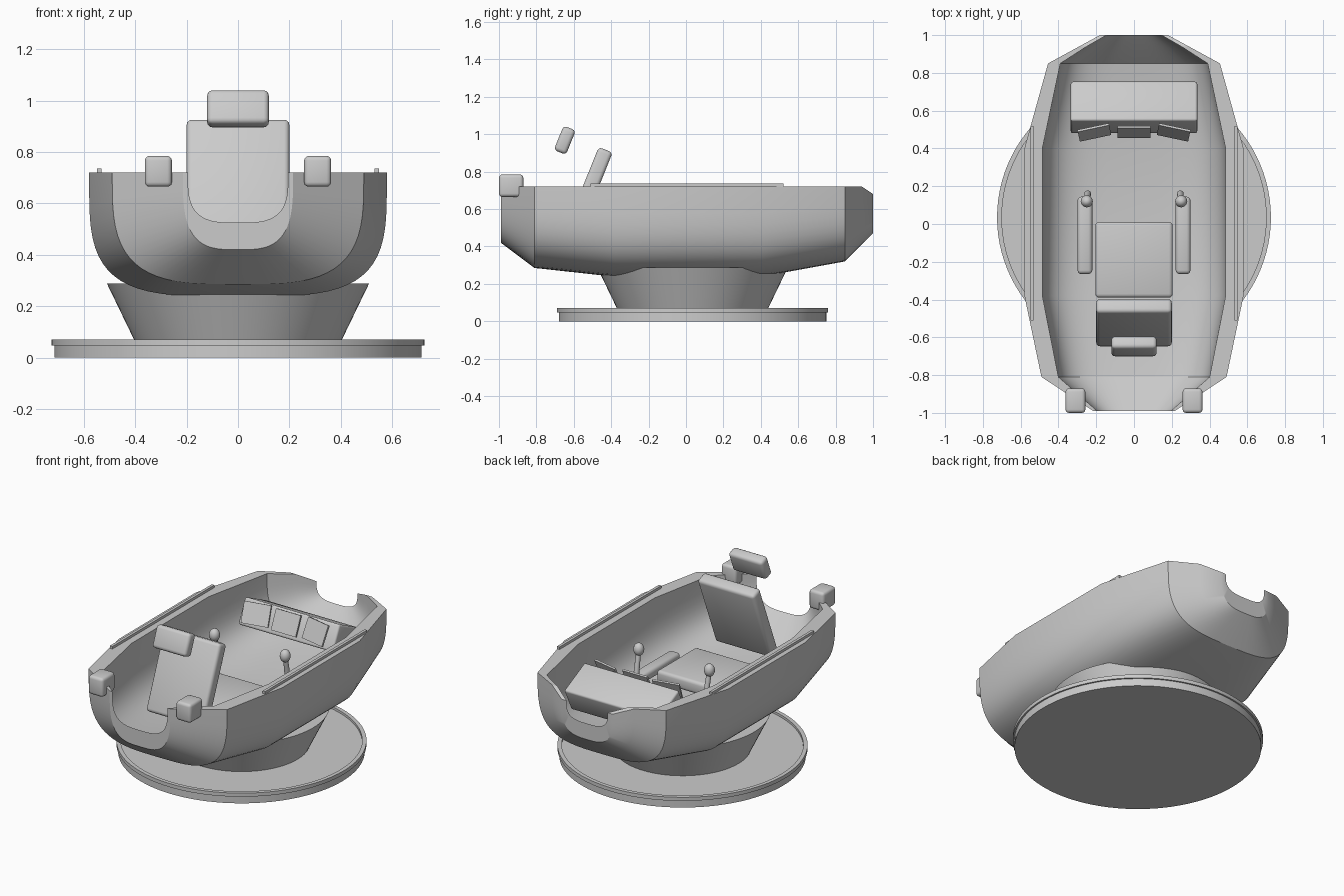
import bpy, bmesh, math
from mathutils import Matrix, Vector

old = bpy.data.objects.get("Cube")
if old:
    bpy.data.objects.remove(old, do_unlink=True)

grey = bpy.data.materials.new("plain grey")
grey.use_nodes = True
COLOUR = (0.6, 0.6, 0.6, 1)
grey.diffuse_color = COLOUR
grey.node_tree.nodes["Principled BSDF"].inputs["Base Color"].default_value = COLOUR


def finish(name, bm, smooth=30):
    bmesh.ops.recalc_face_normals(bm, faces=bm.faces[:])
    mesh = bpy.data.meshes.new(name)
    bm.to_mesh(mesh)
    bm.free()
    mesh.materials.append(grey)
    ob = bpy.data.objects.new(name, mesh)
    bpy.context.collection.objects.link(ob)
    bpy.ops.object.select_all(action='DESELECT')
    ob.select_set(True)
    bpy.context.view_layer.objects.active = ob
    bpy.ops.object.shade_smooth_by_angle(angle=math.radians(smooth))
    return ob


def box(name, centre, size, bevel=0.0, tilt=0, yaw=0):
    bm = bmesh.new()
    bmesh.ops.create_cube(bm, size=1)
    bmesh.ops.scale(bm, vec=size, verts=bm.verts[:])
    if bevel:
        bmesh.ops.bevel(bm, geom=bm.edges[:], offset=bevel, segments=3,
                        profile=0.5, affect='EDGES')
    turn = Matrix.Rotation(math.radians(yaw), 4, 'Z') @ Matrix.Rotation(math.radians(tilt), 4, 'X')
    bm.transform(Matrix.Translation(centre) @ turn)
    return finish(name, bm)


def lathe(name, profile, y, steps=96):
    bm = bmesh.new()
    pts = [bm.verts.new((r, 0, z)) for r, z in profile]
    edges = [bm.edges.new(pair) for pair in zip(pts, pts[1:])]
    bmesh.ops.spin(bm, geom=pts + edges, cent=(0, 0, 0), axis=(0, 0, 1),
                   angle=math.tau, steps=steps)
    bmesh.ops.remove_doubles(bm, verts=bm.verts[:], dist=1e-5)
    bm.transform(Matrix.Translation((0, y, 0)))
    return finish(name, bm)


# Turntable base and flared pedestal
lathe("base_disc", [(0, 0), (.715, 0), (.715, .047), (.725, .047), (.725, .07),
                    (.70, .07), (.70, .055), (0, .055)], .035)
lathe("pedestal", [(0, .05), (.395, .05), (.51, .288), (0, .288)], .035)


# Hull: U-shaped sections lofted along y
def u_section(y, width, bottom, top, n, steps=32):
    pts = []
    for i in range(steps + 1):
        a = math.pi * i / steps
        c, s = math.cos(a), math.sin(a)
        x = math.copysign(abs(c) ** (2 / n), c) * width
        pts.append((x, y, top - (top - bottom) * abs(s) ** (2 / n)))
    return pts


# y, outer half width, outer bottom, inner half width, inner bottom, top, squareness
stations = [
    (-.99, .215, .42, .195, .525, .72, 3.3),
    (-.81, .49, .285, .40, .385, .72, 3.4),
    (-.38, .58, .238, .485, .33, .72, 3.8),
    (.40, .58, .238, .485, .33, .72, 3.8),
    (.85, .455, .32, .39, .41, .72, 3.5),
    (.94, .29, .41, .25, .51, .72, 3.4),
    (1.0, .18, .47, .145, .572, .68, 3.3),
]
bm = bmesh.new()
rings = []
for y, wo, bo, wi, bi, top, n in stations:
    loop = u_section(y, wo, bo, top, n) + u_section(y, wi, bi, top, n)[::-1]
    rings.append([bm.verts.new(p) for p in loop])
count = len(rings[0])
for a, b in zip(rings, rings[1:]):
    for i in range(count):
        j = (i + 1) % count
        bm.faces.new((a[i], a[j], b[j], b[i]))
for ring in (rings[0], rings[-1]):
    for i in range(count // 2 - 1):
        bm.faces.new((ring[i], ring[i + 1], ring[-i - 2], ring[-i - 1]))
finish("hull", bm)

# Seat
box("seat_cushion", (0, -.19, .44), (.41, .40, .08), .02)
box("seat_back", (0, -.523, .685), (.40, .08, .50), .02, tilt=-22)
box("headrest", (0, -.648, .968), (.24, .07, .14), .02, tilt=-22)

# Console leaning back, with three screens
box("console", (0, .617, .578), (.67, .232, .165), .012, tilt=-26)
box("screen_centre", (0, .488, .648), (.175, .012, .13), tilt=-24)

# Mirrored parts on both sides
for label, s in (("left", 1), ("right", -1)):
    box("screen_" + label, (s * .21, .485, .648), (.17, .012, .13), tilt=-24, yaw=-s * 12)
    box("front_block_" + label, (s * .31, -.935, .725), (.105, .13, .12), .018)
    box("rim_rail_" + label, (s * .54, .005, .727), (.018, 1.03, .018))
    box("armrest_" + label, (s * .26, -.06, .455), (.078, .41, .06), .02)

    # Control stick with an egg-shaped knob
    foot, tip = Vector((s * .245, .16, .45)), Vector((s * .25, .12, .645))
    axis = tip - foot
    bm = bmesh.new()
    bmesh.ops.create_cone(bm, cap_ends=True, segments=16, radius1=.018, radius2=.014,
                          depth=axis.length)
    bm.transform(Matrix.Translation((foot + tip) / 2)
                 @ axis.to_track_quat('Z', 'Y').to_matrix().to_4x4())
    finish("control_stick_" + label, bm)
    bm = bmesh.new()
    bmesh.ops.create_uvsphere(bm, u_segments=20, v_segments=12, radius=.032)
    bmesh.ops.scale(bm, vec=(1, 1, 1.25), verts=bm.verts[:])
    bm.transform(Matrix.Translation(tip))
    finish("stick_knob_" + label, bm)
